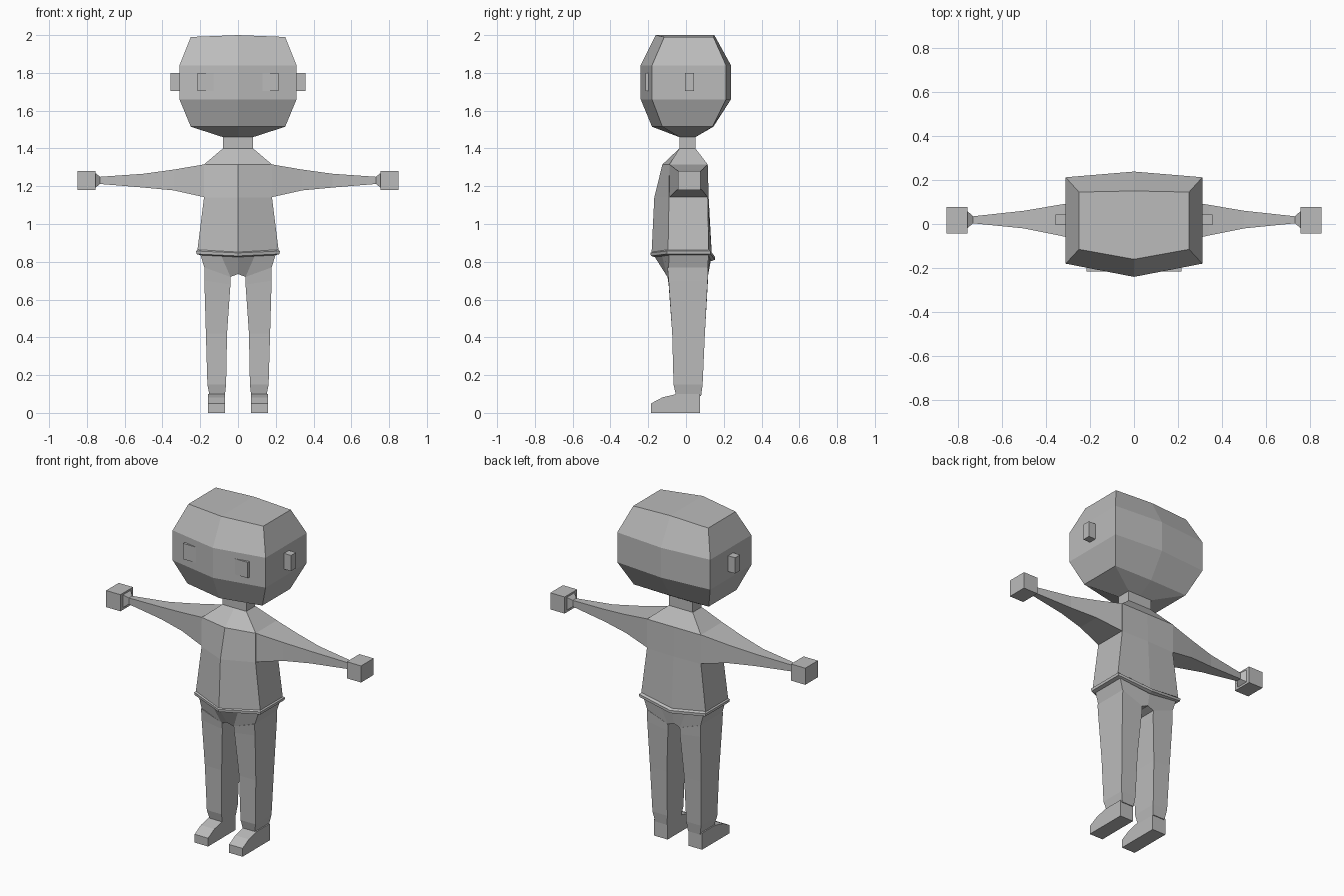
import bpy, bmesh
from mathutils import Matrix

cube = bpy.data.objects.get("Cube")
if cube:
    bpy.data.objects.remove(cube, do_unlink=True)

grey = bpy.data.materials.new("plain grey")
grey.use_nodes = True
grey.diffuse_color = (0.5, 0.5, 0.5, 1)
grey.node_tree.nodes["Principled BSDF"].inputs["Base Color"].default_value = grey.diffuse_color


def loft(name, rings, closed=False, start=True, end=True):
    """Skin the rings, cap the ends with strips of quads and mirror across x = 0.
    Open rings run from the front centre line to the back centre line."""
    bm = bmesh.new()
    rows = [[bm.verts.new(p) for p in ring] for ring in rings]
    n = len(rows[0])
    for a, b in zip(rows, rows[1:]):
        for i in range(n if closed else n - 1):
            j = (i + 1) % n
            bm.faces.new((a[i], a[j], b[j], b[i]))
    for row, wanted in ((rows[0], start), (rows[-1], end)):
        if wanted:
            for i in range(n // 2 - 1):
                bm.faces.new((row[i], row[i + 1], row[n - 2 - i], row[n - 1 - i]))
    bmesh.ops.mirror(bm, geom=bm.verts[:] + bm.edges[:] + bm.faces[:],
                     matrix=Matrix.Identity(4), merge_dist=0.0005, axis='X')
    bmesh.ops.recalc_face_normals(bm, faces=bm.faces[:])
    mesh = bpy.data.meshes.new(name)
    bm.to_mesh(mesh)
    bm.free()
    mesh.materials.append(grey)
    obj = bpy.data.objects.new(name, mesh)
    bpy.context.collection.objects.link(obj)
    return obj


def half(x, front_mid, front, back, back_mid, z, dip=(0, 0)):
    """Half of a six-sided section; dip shifts the front and back centre points."""
    return [(0, front_mid, z + dip[0]), (x, front, z), (x, back, z), (0, back_mid, z + dip[1])]


def box(name, x0, x1, y0, y1, z0, z1):
    loft(name, [[(x, y0, z0), (x, y1, z0), (x, y1, z1), (x, y0, z1)] for x in (x0, x1)], closed=True)


# Head
loft("head", [
    half(0.08, -0.035, -0.035, 0.05, 0.05, 1.46),
    half(0.25, -0.18, -0.125, 0.14, 0.145, 1.515),
    half(0.31, -0.24, -0.18, 0.212, 0.238, 1.66),
    half(0.31, -0.24, -0.18, 0.212, 0.238, 1.84),
    half(0.25, -0.16, -0.115, 0.145, 0.15, 1.99, (0.01, 0.01)),
])
box("ears", 0.30, 0.357, -0.005, 0.042, 1.705, 1.80)
box("eyes", 0.06, 0.215, -0.215, -0.17, 1.705, 1.80)

# Neck and torso
box("neck", 0, 0.08, -0.035, 0.05, 1.39, 1.47)
loft("torso", [
    half(0.08, -0.035, -0.035, 0.05, 0.05, 1.40),
    half(0.18, -0.125, -0.088, 0.115, 0.115, 1.315),
    half(0.18, -0.168, -0.09, 0.115, 0.12, 1.14),
    half(0.215, -0.182, -0.095, 0.12, 0.137, 0.86, (-0.01, -0.03)),
])

# Shirt hem
loft("hem", [
    half(0.212, -0.178, -0.095, 0.12, 0.135, 0.865, (-0.01, -0.03)),
    half(0.222, -0.188, -0.10, 0.13, 0.153, 0.857, (-0.01, -0.03)),
    half(0.220, -0.186, -0.10, 0.13, 0.153, 0.841, (-0.01, -0.03)),
    half(0.200, -0.168, -0.09, 0.12, 0.138, 0.835, (-0.01, -0.03)),
])

# Arms, from shoulder to wrist
arm = [(0.17, -0.09, 0.115, 1.14, 1.317), (0.34, -0.052, 0.087, 1.178, 1.288),
       (0.50, -0.02, 0.06, 1.193, 1.266), (0.73, 0.003, 0.035, 1.212, 1.25),
       (0.758, -0.02, 0.06, 1.19, 1.272)]
loft("arms", [[(x, a, z0), (x, b, z0), (x, b, z1), (x, a, z1)] for x, a, b, z0, z1 in arm], closed=True)
box("hands", 0.755, 0.85, -0.042, 0.078, 1.18, 1.28)

# Pelvis, arched between the legs
def pelvis_ring(side, inner, mid, front, back):
    x, z = side
    xi, zi = inner
    fm, bm_ = mid
    return [(0, fm, mid_z(zi)), (xi, (front + fm) / 2, zi), (x, front, z),
            (x, back, z), (xi, (back + bm_) / 2, zi), (0, bm_, mid_z(zi))]


def mid_z(z):
    return z + 0.015 if z < 0.75 else z - 0.01


loft("pelvis", [
    pelvis_ring((0.20, 0.84), (0.09, 0.835), (-0.165, 0.135), -0.09, 0.12),
    pelvis_ring((0.178, 0.77), (0.04, 0.72), (-0.105, 0.118), -0.092, 0.115),
])

# Legs, from hip to ankle
leg = [(0.04, 0.178, -0.098, 0.117, 0.72, 0.77), (0.04, 0.178, -0.092, 0.115, 0.68, 0.70),
       (0.058, 0.17, -0.073, 0.10, 0.42, 0.42), (0.063, 0.162, -0.066, 0.088, 0.15, 0.15),
       (0.07, 0.15, -0.052, 0.08, 0.09, 0.09)]
loft("legs", [[(a, f, zi), (b, f, zo), (b, k, zo), (a, k, zi)] for a, b, f, k, zi, zo in leg], closed=True)

# Feet
sole = [(-0.185, 0), (-0.185, 0.05), (-0.125, 0.082), (-0.05, 0.10), (0.075, 0.10), (0.075, 0)]
loft("feet", [[(x, y, z) for y, z in sole] for x in (0.07, 0.16)], closed=True)
